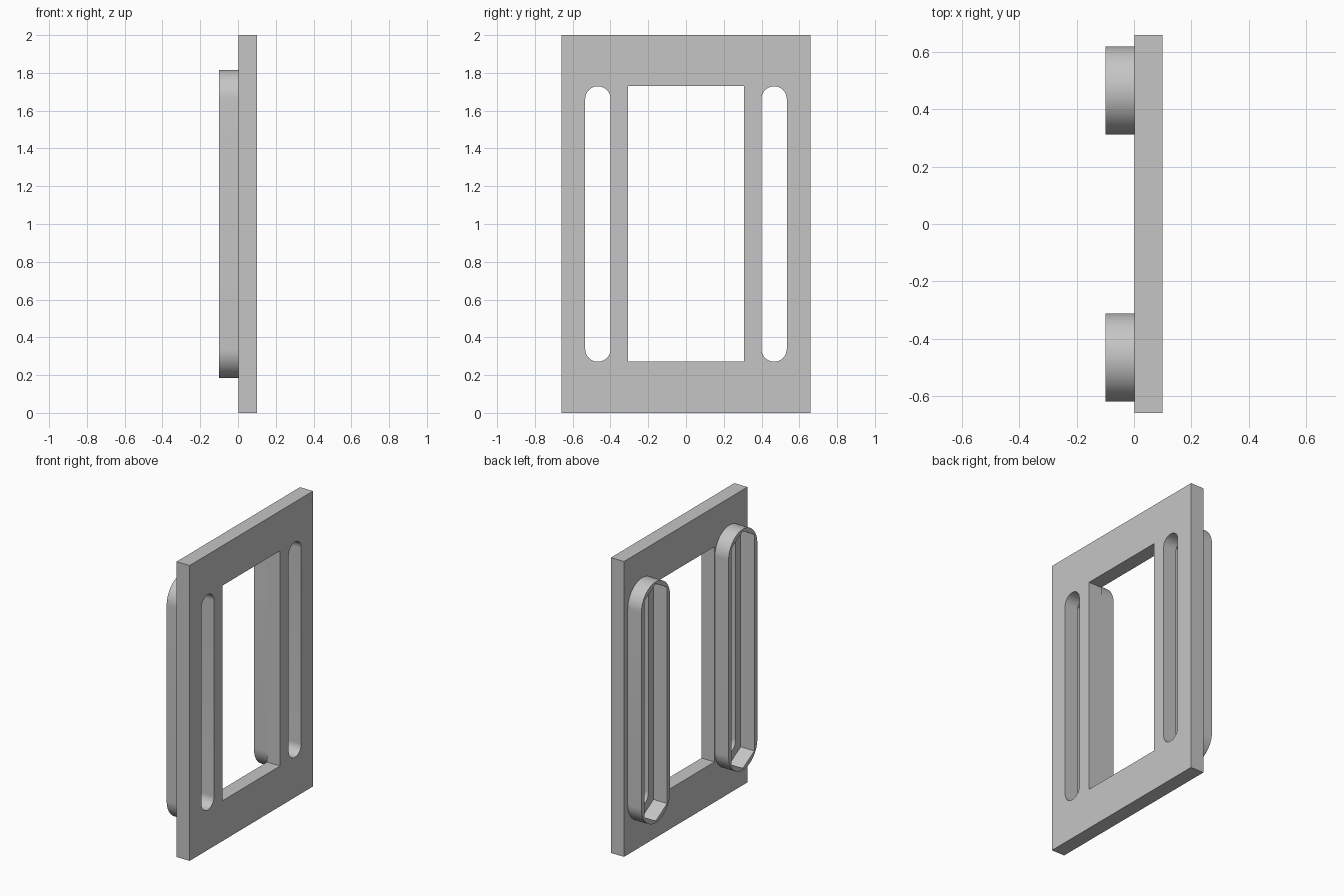
import bpy, bmesh, math
from math import pi, sin, cos

cube = bpy.data.objects.get("Cube")
if cube:
    bpy.data.objects.remove(cube, do_unlink=True)

# Shared dimensions
HALF_WIDTH, HEIGHT = 0.66, 2.0
BACK, SEAM, FACE = -0.1, 0.002, 0.1
SLOT_Y, LOW_Z, HIGH_Z = 0.4665, 0.338, 1.662
SLOT_R, RIM_R, POCKET_R = 0.067, 0.154, 0.141

grey = bpy.data.materials.new("plain grey")
grey.use_nodes = True
color = (0.56, 0.56, 0.56, 1)
grey.diffuse_color = color
grey.node_tree.nodes["Principled BSDF"].inputs["Base Color"].default_value = color


def rectangle(y0, y1, z0, z1):
    return [(y0, z0), (y1, z0), (y1, z1), (y0, z1)]


def capsule(y, radius, steps, start=0.0):
    """Upright slot outline; arcs run from start to pi - start."""
    span = pi - 2 * start
    angles = [start + span * i / steps for i in range(steps + 1)]
    top = [(y + radius * cos(a), HIGH_Z + radius * sin(a)) for a in angles]
    bottom = [(y - radius * cos(a), LOW_Z - radius * sin(a)) for a in angles]
    return top + bottom


def extrude_profile(name, loops, x0, x1):
    """Fill nested outlines in the YZ plane and extrude them along X."""
    curve = bpy.data.curves.new(name + "_profile", "CURVE")
    curve.dimensions = "2D"
    curve.fill_mode = "BOTH"
    curve.extrude = (x1 - x0) / 2
    for loop in loops:
        spline = curve.splines.new("POLY")
        spline.points.add(len(loop) - 1)
        for point, (y, z) in zip(spline.points, loop):
            point.co = (y, z, 0, 1)
        spline.use_cyclic_u = True
    helper = bpy.data.objects.new(name + "_helper", curve)
    bpy.context.collection.objects.link(helper)
    depsgraph = bpy.context.evaluated_depsgraph_get()
    mesh = bpy.data.meshes.new_from_object(helper.evaluated_get(depsgraph))
    bpy.data.objects.remove(helper, do_unlink=True)

    bm = bmesh.new()
    bm.from_mesh(mesh)
    bmesh.ops.remove_doubles(bm, verts=bm.verts, dist=0.0001)
    for v in bm.verts:
        u, w, d = v.co
        v.co = (d + (x0 + x1) / 2, u, w)
    bmesh.ops.recalc_face_normals(bm, faces=bm.faces)
    bm.to_mesh(mesh)
    bm.free()

    mesh.name = name
    mesh.materials.clear()
    mesh.materials.append(grey)
    obj = bpy.data.objects.new(name, mesh)
    bpy.context.collection.objects.link(obj)
    bpy.ops.object.select_all(action="DESELECT")
    obj.select_set(True)
    bpy.context.view_layer.objects.active = obj
    bpy.ops.object.shade_smooth_by_angle(angle=math.radians(30))
    return obj


# Flat plate with a central window and two round-ended slots
extrude_profile("plate", [
    rectangle(-HALF_WIDTH, HALF_WIDTH, 0, HEIGHT),
    rectangle(-0.308, 0.308, 0.273, 1.73),
    capsule(-SLOT_Y, SLOT_R, 24),
    capsule(SLOT_Y, SLOT_R, 24),
], SEAM, FACE)

# Raised rims: round outside, pocket with hexagonal ends inside
for side, y in (("front", -SLOT_Y), ("back", SLOT_Y)):
    extrude_profile(side + "_slot_rim", [
        capsule(y, RIM_R, 32),
        capsule(y, POCKET_R, 2, start=pi / 6),
    ], BACK, SEAM)
